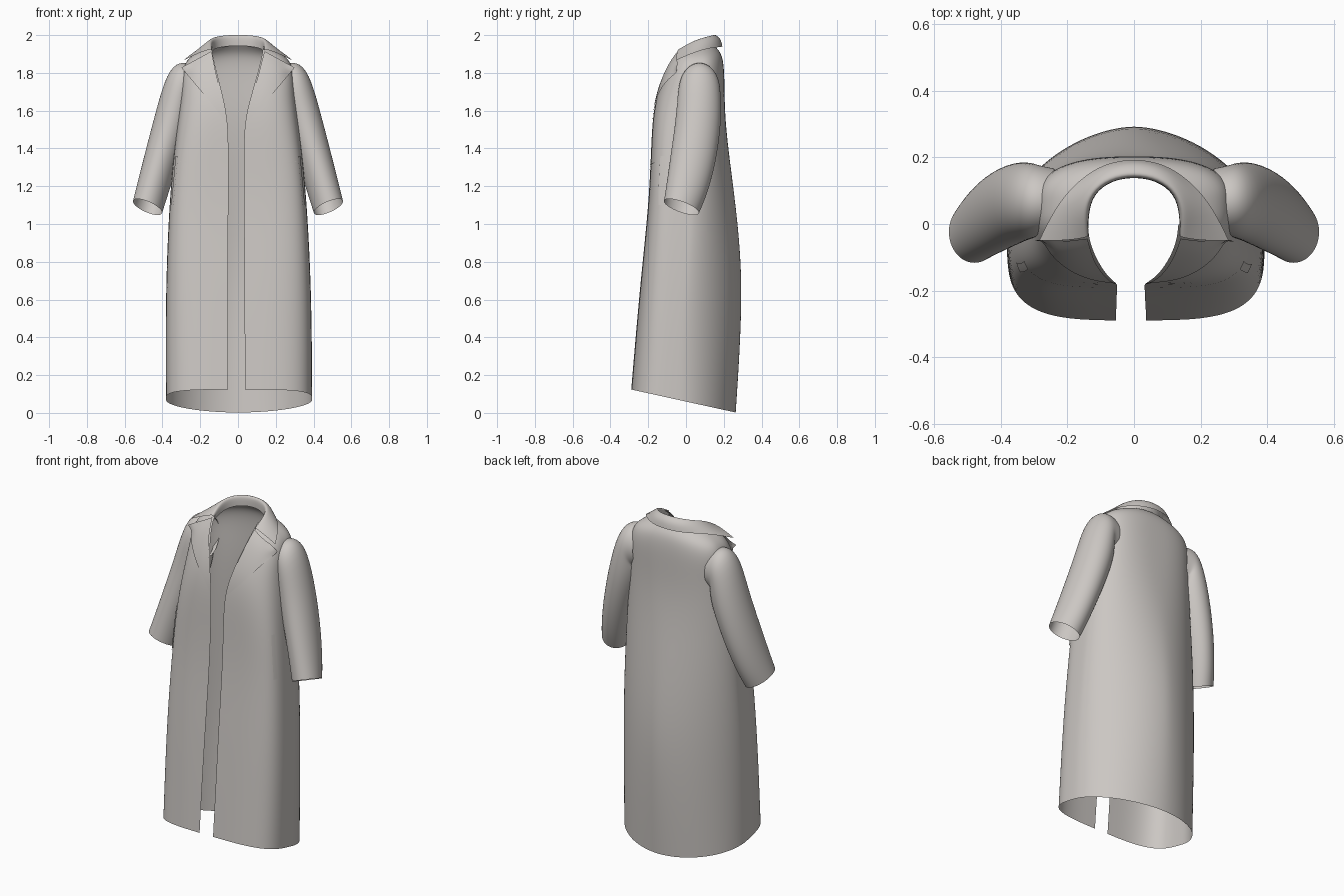
import bpy, bmesh, math
from mathutils import Vector
from mathutils.bvhtree import BVHTree

if "Cube" in bpy.data.objects:
    bpy.data.objects.remove(bpy.data.objects["Cube"], do_unlink=True)

cloth = bpy.data.materials.new("warm_grey_wool")
cloth.use_nodes = True
colour = (0.60, 0.57, 0.545, 1)
cloth.diffuse_color = colour
cloth.node_tree.nodes["Principled BSDF"].inputs["Base Color"].default_value = colour


def loft(name, rows, closed=False, subdiv=2):
    """Skin a sheet through rows of points and smooth it."""
    bm = bmesh.new()
    grid = [[bm.verts.new(p) for p in row] for row in rows]
    n = len(rows[0])
    for a, b in zip(grid, grid[1:]):
        for i in range(n if closed else n - 1):
            j = (i + 1) % n
            bm.faces.new((a[i], a[j], b[j], b[i]))
    bmesh.ops.recalc_face_normals(bm, faces=bm.faces)
    mesh = bpy.data.meshes.new(name)
    bm.to_mesh(mesh)
    bm.free()
    obj = bpy.data.objects.new(name, mesh)
    bpy.context.collection.objects.link(obj)
    mesh.materials.append(cloth)
    for f in mesh.polygons:
        f.use_smooth = True
    mod = obj.modifiers.new("smooth", "SUBSURF")
    mod.levels = mod.render_levels = subdiv
    mod.boundary_smooth = "PRESERVE_CORNERS"
    return obj


def path(points, t):
    """Point at fraction t along an evenly spaced polyline."""
    f = t * (len(points) - 1)
    i = min(int(f), len(points) - 2)
    return Vector(points[i]).lerp(Vector(points[i + 1]), f - i)


# Body: height, half width, front y, side y, back y, half gap, hem slope,
# squareness of the front and of the back
SECTIONS = [
    (0.06, 0.382, -0.290, -0.04, 0.264, 0.045, 0.22, 3.6, 1.9),
    (0.40, 0.384, -0.265, -0.03, 0.289, 0.045, 0.08, 3.6, 1.8),
    (0.75, 0.380, -0.235, 0.00, 0.299, 0.043, 0, 4.0, 1.7),
    (1.10, 0.364, -0.198, 0.02, 0.264, 0.042, 0, 4.5, 1.8),
    (1.35, 0.343, -0.186, 0.03, 0.230, 0.041, 0, 4.5, 2.0),
    (1.54, 0.320, -0.179, 0.04, 0.209, 0.042, 0, 3.8, 2.3),
    (1.68, 0.302, -0.158, 0.05, 0.204, 0.075, 0, 3.3, 2.5),
    (1.80, 0.297, -0.110, 0.06, 0.203, 0.108, 0, 3.2, 2.6),
    (1.87, 0.275, -0.071, 0.07, 0.196, 0.125, 0, 3.2, 2.4),
    (1.91, 0.215, -0.045, 0.07, 0.182, 0.133, 0, 3.2, 2.2),
    (1.94, 0.150, -0.030, 0.06, 0.155, 0.136, 0, 3.2, 2.2),
]


def half_section(sec, side, steps=12):
    """Half outline from the front edge round to the middle of the back."""
    z, w, yf, yc, yb, gap, slope, front, back = sec
    # The opening sits slightly off centre and the left skirt is a bit fuller
    gap -= 0.01 * side * min(1, 0.04 / gap)
    w += 0.01 * max(0, side) * max(0, 1.2 - z)
    start = math.asin((gap / w) ** (front / 2))
    pts = []
    for i in range(2 * steps + 1):
        if i <= steps:
            a, e, d = start + (math.pi / 2 - start) * i / steps, 2 / front, yf - yc
        else:
            a, e, d = math.pi / 2 * (2 - i / steps), 2 / back, yb - yc
        y = yc + d * max(math.cos(a), 0) ** e
        x = w * max(math.sin(a), 0) ** e
        pts.append((side * x, y, z - slope * y))
    return pts


body = loft("coat_body", [half_section(s, 1) + half_section(s, -1)[-2::-1] for s in SECTIONS])
bpy.context.view_layer.update()
tree = BVHTree.FromObject(body, bpy.context.evaluated_depsgraph_get())


def on_front(x, z, lift):
    """Drop a point onto the front of the body, lifted off the cloth."""
    hit = tree.ray_cast(Vector((x, -1, z)), Vector((0, 1, 0)))[0]
    if hit is None or hit.y > 0.05:
        hit = tree.find_nearest(Vector((x, -0.06, z)))[0]
    return Vector((x, min(hit.y, -0.03) - lift, z))


def front_plate(name, edge_a, edge_b, lift_a, lift_b, rows, cols):
    """Thin piece on the front between two edges in x and z, with lifts from first to last row."""
    grid = []
    for r in range(rows + 1):
        t = r / rows
        a, b = path(edge_a, t), path(edge_b, t)
        lift = lift_a + (lift_b - lift_a) * t
        points = [a.lerp(b, c / cols) for c in range(cols + 1)]
        grid.append([on_front(p.x, p.y, lift) for p in points])
    loft(name, grid, subdiv=1)


# Sleeve: centre, direction across the sleeve, half sizes, forward tilt
SLEEVE = [
    ((0.240, 0.070, 1.725), (0.02, 0, 1), 0.118, 0.098, 0),
    ((0.288, 0.072, 1.732), (0.15, 0, 1), 0.136, 0.106, 0),
    ((0.310, 0.070, 1.700), (0.55, 0, 0.83), 0.125, 0.115, 0),
    ((0.347, 0.068, 1.550), (0.93, 0, 0.37), 0.099, 0.122, -0.1),
    ((0.408, 0.038, 1.340), (0.95, 0, 0.30), 0.092, 0.121, -0.2),
    ((0.453, 0.003, 1.180), (0.95, 0, 0.30), 0.087, 0.107, -0.3),
    ((0.479, -0.024, 1.090), (0.93, 0, 0.36), 0.084, 0.094, -0.33),
]

# Collar edges from front to middle of the back
COLLAR = [
    [(0.138, -0.032, 1.895), (0.137, 0.03, 1.915), (0.122, 0.09, 1.93), (0.07, 0.13, 1.94), (0, 0.142, 1.945)],
    [(0.136, -0.036, 1.925), (0.140, 0.03, 1.966), (0.124, 0.09, 1.989), (0.07, 0.130, 2.001), (0, 0.142, 2.004)],
    [(0.150, -0.042, 1.925), (0.160, 0.03, 1.970), (0.138, 0.10, 1.990), (0.08, 0.15, 2.0), (0, 0.164, 2.003)],
    [(0.210, -0.050, 1.905), (0.200, 0.05, 1.945), (0.150, 0.125, 1.966), (0.085, 0.174, 1.977), (0, 0.190, 1.98)],
    [(0.285, -0.050, 1.868), (0.232, 0.06, 1.916), (0.163, 0.135, 1.933), (0.09, 0.182, 1.937), (0, 0.198, 1.94)],
]
loft("collar", [row + [(-x, y, z) for x, y, z in row[-2::-1]] for row in COLLAR])

for side, label in ((1, "left"), (-1, "right")):
    # Sleeves with open cuffs
    rings = []
    for c, across, rs, ry, tilt in SLEEVE:
        s = Vector(across).normalized()
        ring = []
        for i in range(20):
            a = math.tau * i / 20
            p = Vector(c) + s * rs * math.sin(a) + Vector((0, 1, tilt)) * ry * math.cos(a)
            ring.append((side * p.x, p.y, p.z))
        rings.append(ring)
    loft(label + "_sleeve", rings, closed=True)

    # Lapel folded back from the roll line to its pointed tip
    g = 0.01 * side
    roll = [(0.048 - g, 1.535), (0.082 - g / 2, 1.68), (0.114 - g / 3, 1.80), (0.140, 1.915)]
    outer = [(0.052 - g, 1.535), (0.135, 1.632), (0.218, 1.730), (0.300, 1.828)]

    def flip(edge):
        return [(side * x, z, 0) for x, z in edge]

    front_plate(label + "_lapel", flip(roll), flip(outer), 0.002, 0.014, 12, 6)

    # Slanted pocket welt
    front_plate(label + "_pocket_welt", flip([(0.342, 1.10), (0.318, 1.36)]),
                flip([(0.354, 1.10), (0.330, 1.36)]), 0.009, 0.009, 8, 2)

    # Waist seam
    front_plate(label + "_waist_seam", flip([(0.05 - g, 1.292 - g), (0.31, 1.33)]),
                flip([(0.05 - g, 1.296 - g), (0.31, 1.334)]), 0.003, 0.003, 14, 1)
